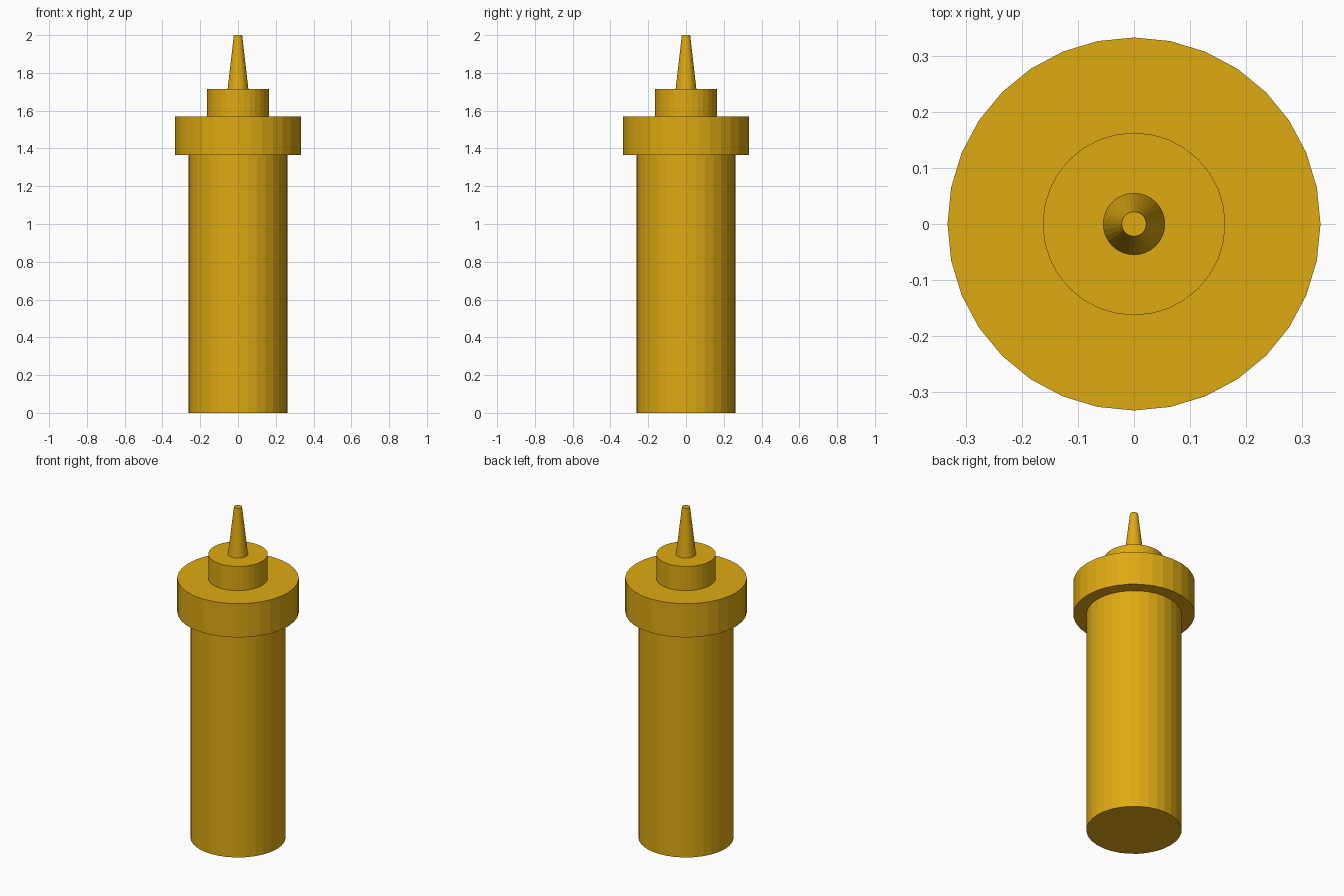
import bpy

if "Cube" in bpy.data.objects:
    bpy.data.objects.remove(bpy.data.objects["Cube"])

SIDES = 32

mustard = bpy.data.materials.new("mustard_yellow")
mustard.diffuse_color = (0.73, 0.40, 0.006, 1.0)
mustard.use_nodes = True
mustard.node_tree.nodes["Principled BSDF"].inputs["Base Color"].default_value = mustard.diffuse_color


def round_part(name, z0, z1, r0, r1):
    """Upright flat-shaded cylinder or cone between two heights."""
    bpy.ops.mesh.primitive_cone_add(
        vertices=SIDES, radius1=r0, radius2=r1, depth=z1 - z0,
        location=(0, 0, (z0 + z1) / 2))
    part = bpy.context.object
    part.name = name
    part.data.materials.append(mustard)


# Squeeze bottle, from the base up: name, bottom z, top z, bottom and top radius
round_part("body", 0.0, 1.364, 0.261, 0.261)
round_part("cap_collar", 1.364, 1.568, 0.333, 0.333)
round_part("cap_neck", 1.568, 1.714, 0.163, 0.163)
round_part("nozzle", 1.714, 2.0, 0.055, 0.022)
